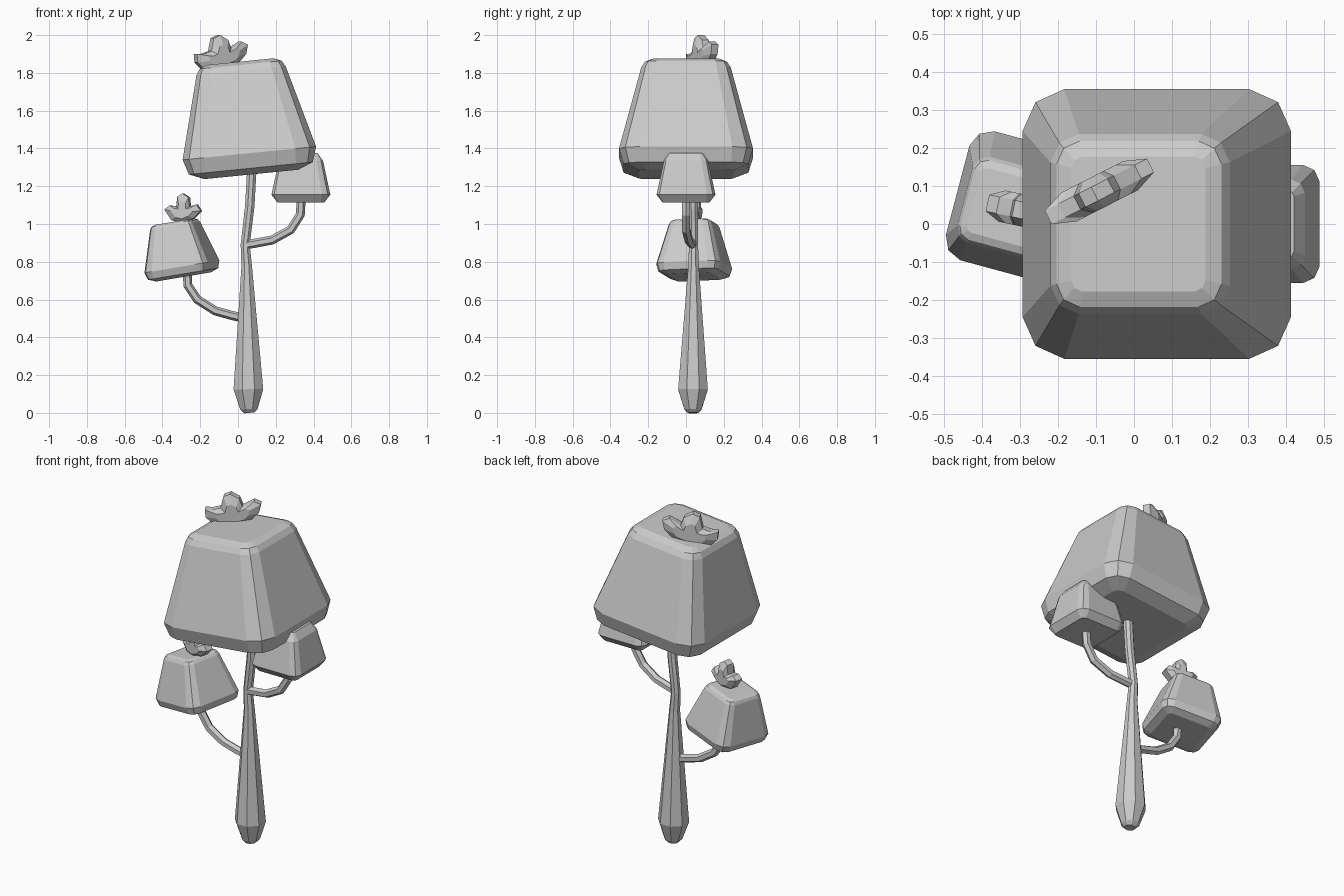
import bpy, bmesh
from math import sin, cos, pi, radians
from mathutils import Vector, Matrix

if "Cube" in bpy.data.objects:
    bpy.data.objects.remove(bpy.data.objects["Cube"])


def loft(name, rings, matrix=Matrix()):
    """Join equal-length point rings into a closed, flat-shaded mesh."""
    bm = bmesh.new()
    vr = [[bm.verts.new(matrix @ Vector(p)) for p in r] for r in rings]
    n = len(vr[0])
    for a, b in zip(vr, vr[1:]):
        for i in range(n):
            j = (i + 1) % n
            bm.faces.new((a[i], a[j], b[j], b[i]))
    bm.faces.new(vr[0])
    bm.faces.new(vr[-1])
    bmesh.ops.recalc_face_normals(bm, faces=bm.faces)
    me = bpy.data.meshes.new(name)
    bm.to_mesh(me)
    bm.free()
    ob = bpy.data.objects.new(name, me)
    bpy.context.collection.objects.link(ob)
    return ob


def rounded_square(z, h, c):
    """Square ring of half size h, each corner cut with two facets."""
    corner = [(h, h - c), (h - .31 * c, h - .31 * c), (h - c, h)]
    pts = []
    for k in range(4):
        a, b = round(cos(k * pi / 2)), round(sin(k * pi / 2))
        pts += [(a * x - b * y, b * x + a * y, z) for x, y in corner]
    return pts


def tube(name, path, radii, sides):
    """Sweep a regular polygon along a path of centre points."""
    path = [Vector(p) for p in path]
    rings = []
    for i, (p, r) in enumerate(zip(path, radii)):
        t = (path[min(i + 1, len(path) - 1)] - path[max(i - 1, 0)]).normalized()
        u = Vector((0, 1, 0))
        u = (u - t * u.dot(t)).normalized()
        v = t.cross(u)
        angles = [(k + .5) * 2 * pi / sides for k in range(sides)]
        rings.append([p + (u * cos(a) + v * sin(a)) * r for a in angles])
    return loft(name, rings)


def sprout(name, outline, centre, angle, edge, thick):
    """Three-lobed leaf: outline in a vertical plane, puffed in the middle."""
    cz = centre[2]

    def ring(s, d):
        return [(u * s, d, (z - cz) * s) for u, z in outline]
    m = Matrix.Translation(centre) @ Matrix.Rotation(radians(angle), 4, 'Z')
    return loft(name, [ring(.6, -thick), ring(1, -edge), ring(1, edge),
                       ring(.6, thick)], m)


# Foliage blocks: (height, half size, corner cut) from bottom to top
block = [(-.113, .25, .04), (-.08, .33, .09), (0, .355, .11),
         (.44, .237, .075), (.47, .218, .06), (.487, .178, .03)]


def foliage(name, sections, centre, tilt=0, turn=0, scale=1):
    m = (Matrix.Translation(centre) @ Matrix.Rotation(radians(-tilt), 4, 'Y')
         @ Matrix.Rotation(radians(turn), 4, 'Z') @ Matrix.Scale(scale, 4))
    return loft(name, [rounded_square(*s) for s in sections], m)


foliage("main_foliage", block, (.06, 0, 1.375), 5.7)
foliage("left_foliage", block, (-.297, .043, .775), 9.5, -15, .495)
foliage("right_foliage", [(1.115, .125, .02), (1.155, .156, .045),
                          (1.335, .117, .035), (1.375, .088, .015)], (.333, 0, 0))

# Trunk
tube("trunk", [(.06, .037, 0), (.058, .037, .02), (.055, .037, .125),
               (.046, .04, .78), (.038, .04, .89), (.062, .038, 1.09),
               (.075, .036, 1.32)],
     [.03, .05, .085, .03, .026, .027, .027], 8)

# Branches
tube("left_branch", [(.04, .04, .5), (-.03, .04, .515), (-.12, .04, .54),
                     (-.215, .04, .6), (-.265, .04, .675), (-.27, .04, .76)],
     [.024] * 6, 6)
tube("right_branch", [(.045, .035, .89), (.18, .015, .915), (.28, 0, .97),
                      (.33, 0, 1.05), (.335, 0, 1.14)],
     [.024] * 5, 6)

# Leaf sprouts
sprout("top_sprout", [(-.113, 1.82), (-.15, 1.855), (-.155, 1.9), (-.115, 1.9),
                      (-.07, 1.915), (-.055, 1.983), (-.018, 2.0), (.03, 1.975),
                      (.048, 1.93), (.11, 1.965), (.147, 1.95), (.137, 1.9),
                      (.095, 1.855), (0, 1.82)],
       (-.0875, .0875, 1.875), 27, .02, .043)
sprout("left_sprout", [(-.098, 1.077), (-.07, 1.098), (-.033, 1.093),
                       (-.028, 1.145), (0, 1.162), (.033, 1.14), (.038, 1.093),
                       (.076, 1.103), (.098, 1.07), (.06, 1.03), (0, 1.005),
                       (-.06, 1.02)],
       (-.29, .035, 1.06), -12, .022, .042)
